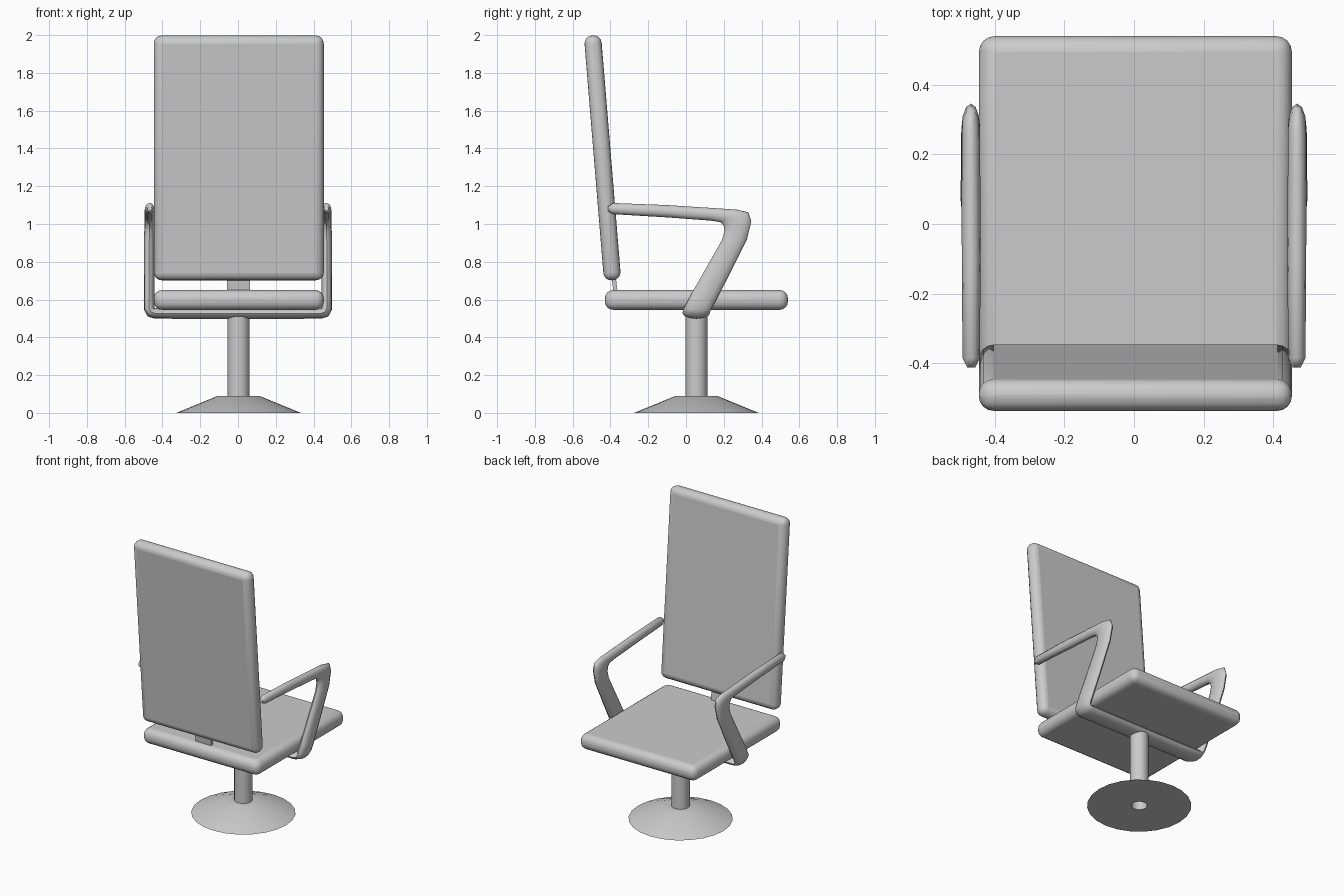
import bpy, math
from mathutils import Vector

if "Cube" in bpy.data.objects:
    bpy.data.objects.remove(bpy.data.objects["Cube"])


def finish(ob, angle=50):
    bpy.ops.object.select_all(action='DESELECT')
    bpy.context.view_layer.objects.active = ob
    ob.select_set(True)
    bpy.ops.object.shade_smooth_by_angle(angle=math.radians(angle))


def mesh_object(name, verts, faces, angle=50):
    me = bpy.data.meshes.new(name)
    me.from_pydata(verts, [], faces)
    me.update()
    ob = bpy.data.objects.new(name, me)
    bpy.context.collection.objects.link(ob)
    finish(ob, angle)
    return ob


def box(name, loc, size, tilt=0, bevel=0):
    bpy.ops.mesh.primitive_cube_add(size=1, location=loc, rotation=(tilt, 0, 0))
    ob = bpy.context.object
    ob.name = name
    ob.scale = size
    bpy.ops.object.transform_apply(location=False, rotation=False, scale=True)
    if bevel:
        mod = ob.modifiers.new("round", 'BEVEL')
        mod.width = bevel
        mod.segments = 4
    finish(ob)
    return ob


def lathe(name, profile, center, sides):
    n = len(profile)
    verts = [(center[0] + r * math.cos(2 * math.pi * i / sides),
              center[1] + r * math.sin(2 * math.pi * i / sides), z)
             for i in range(sides) for r, z in profile]
    faces = [(i * n + j, (i + 1) % sides * n + j,
              (i + 1) % sides * n + (j + 1) % n, i * n + (j + 1) % n)
             for i in range(sides) for j in range(n)]
    return mesh_object(name, verts, faces, 30)


def sweep(name, stations, sides=12):
    """Elliptical tube; station = x, inner edge (y, z), outer edge (y, z), half thickness."""
    a = [Vector((s[0], *s[1])) for s in stations]
    b = [Vector((s[0], *s[2])) for s in stations]
    mid = [(p + q) / 2 for p, q in zip(a, b)]
    verts, faces = [], []
    last = len(stations) - 1
    for i, s in enumerate(stations):
        w = (b[i] - a[i]) / 2
        tangent = mid[min(i + 1, last)] - mid[max(i - 1, 0)]
        t = tangent.cross(w).normalized() * s[3]
        for k in range(sides):
            u = 2 * math.pi * k / sides
            verts.append(mid[i] + w * math.cos(u) + t * math.sin(u))
    for i in range(last):
        for k in range(sides):
            m = (k + 1) % sides
            faces.append((i * sides + k, i * sides + m,
                          (i + 1) * sides + m, (i + 1) * sides + k))
    faces.append(tuple(range(sides))[::-1])
    faces.append(tuple(last * sides + k for k in range(sides)))
    return mesh_object(name, verts, faces, 60)


# Cushions
box("seat", (0.004, 0.055, 0.598), (0.9, 0.97, 0.105), bevel=0.045)
box("backrest", (0.004, -0.442, 1.35), (0.9, 0.091, 1.3), tilt=0.082, bevel=0.042)

# Plate joining the seat and backrest
box("back_bracket", (0.003, -0.378, 0.68), (0.12, 0.022, 0.16), tilt=0.12)

# Base disc with a hollow column
lathe("base", [(0.056, 0), (0.33, 0), (0.11, 0.09), (0.056, 0.09)], (0.003, 0.055), 24)
lathe("column", [(0.05, 0), (0.058, 0), (0.058, 0.53), (0.05, 0.53)], (0.003, 0.055), 24)

# One continuous tube: armrest, leg, under-seat bar, mirrored to the other side
half = [
    (0.468, (-0.412, 1.068), (-0.412, 1.094), 0.012),
    (0.468, (-0.385, 1.052), (-0.385, 1.111), 0.025),
    (0.468, (-0.100, 1.035), (-0.100, 1.100), 0.027),
    (0.469, (0.130, 1.018), (0.150, 1.084), 0.027),
    (0.469, (0.183, 1.010), (0.270, 1.076), 0.027),
    (0.469, (0.200, 0.990), (0.330, 1.062), 0.027),
    (0.469, (0.203, 0.960), (0.346, 1.015), 0.027),
    (0.470, (0.190, 0.915), (0.322, 0.915), 0.027),
    (0.470, (0.105, 0.765), (0.232, 0.735), 0.027),
    (0.471, (0.020, 0.615), (0.148, 0.575), 0.028),
    (0.470, (-0.010, 0.555), (0.130, 0.545), 0.028),
    (0.461, (-0.018, 0.535), (0.127, 0.530), 0.028),
    (0.440, (-0.018, 0.527), (0.127, 0.527), 0.028),
    (0.300, (-0.015, 0.526), (0.125, 0.526), 0.028),
]
sweep("arm_frame", half + [(-s[0], *s[1:]) for s in reversed(half)])
